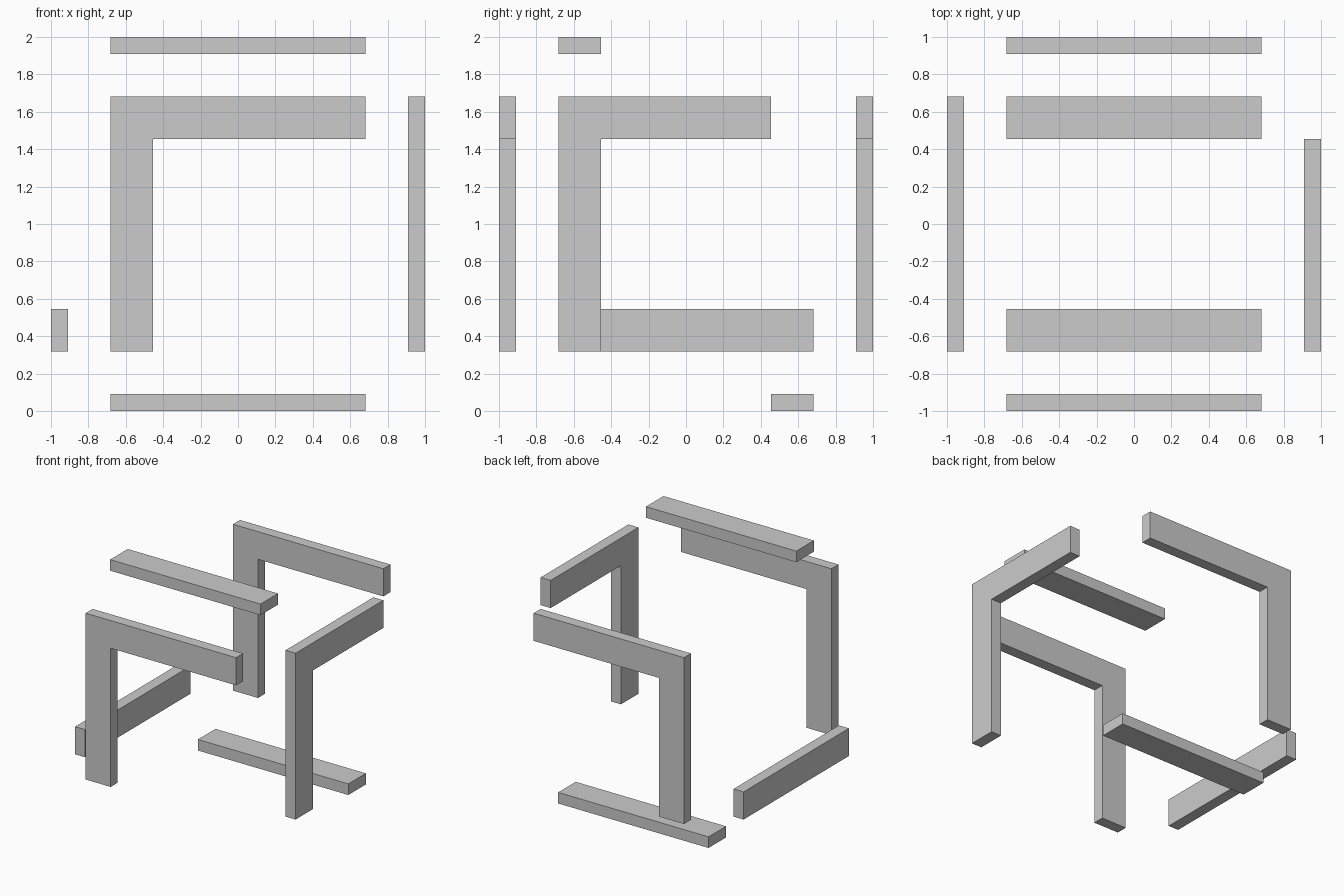
import bpy
import bmesh
from mathutils import Vector

if "Cube" in bpy.data.objects:
    bpy.data.objects.remove(bpy.data.objects["Cube"])

A = 0.682   # half length of each face panel
B = 0.455   # inner edge of the bars
T = 0.091   # panel thickness
X, Y, Z = Vector((1, 0, 0)), Vector((0, 1, 0)), Vector((0, 0, 1))


def panel(name, profile, u, v, normal):
    """Extrude a flat (u, v) profile inward from one face of the exploded cube."""
    bm = bmesh.new()
    verts = [bm.verts.new(u * a + v * b + normal + Z) for a, b in profile]
    face = bm.faces.new(verts)
    ext = bmesh.ops.extrude_face_region(bm, geom=[face])
    moved = [g for g in ext["geom"] if isinstance(g, bmesh.types.BMVert)]
    bmesh.ops.translate(bm, verts=moved, vec=-normal * T)
    bmesh.ops.recalc_face_normals(bm, faces=bm.faces)
    mesh = bpy.data.meshes.new(name)
    bm.to_mesh(mesh)
    bm.free()
    bpy.context.collection.objects.link(bpy.data.objects.new(name, mesh))


def corner(end):
    """L shape: full-height post on the left, top arm reaching to end."""
    return [(-A, -A), (-B, -A), (-B, B), (end, B), (end, A), (-A, A)]


# straight bar along the lower edge of a face
bar = [(-A, -A), (A, -A), (A, -B), (-A, -B)]

# L-shaped panels
panel("front_corner", corner(A), X, Z, -Y)
panel("back_corner", corner(A), X, Z, Y)
panel("right_corner", corner(B), Y, Z, X)

# straight panels
panel("left_bar", bar, Y, Z, -X)
panel("top_bar", bar, X, Y, Z)
panel("bottom_bar", bar, X, -Y, -Z)
